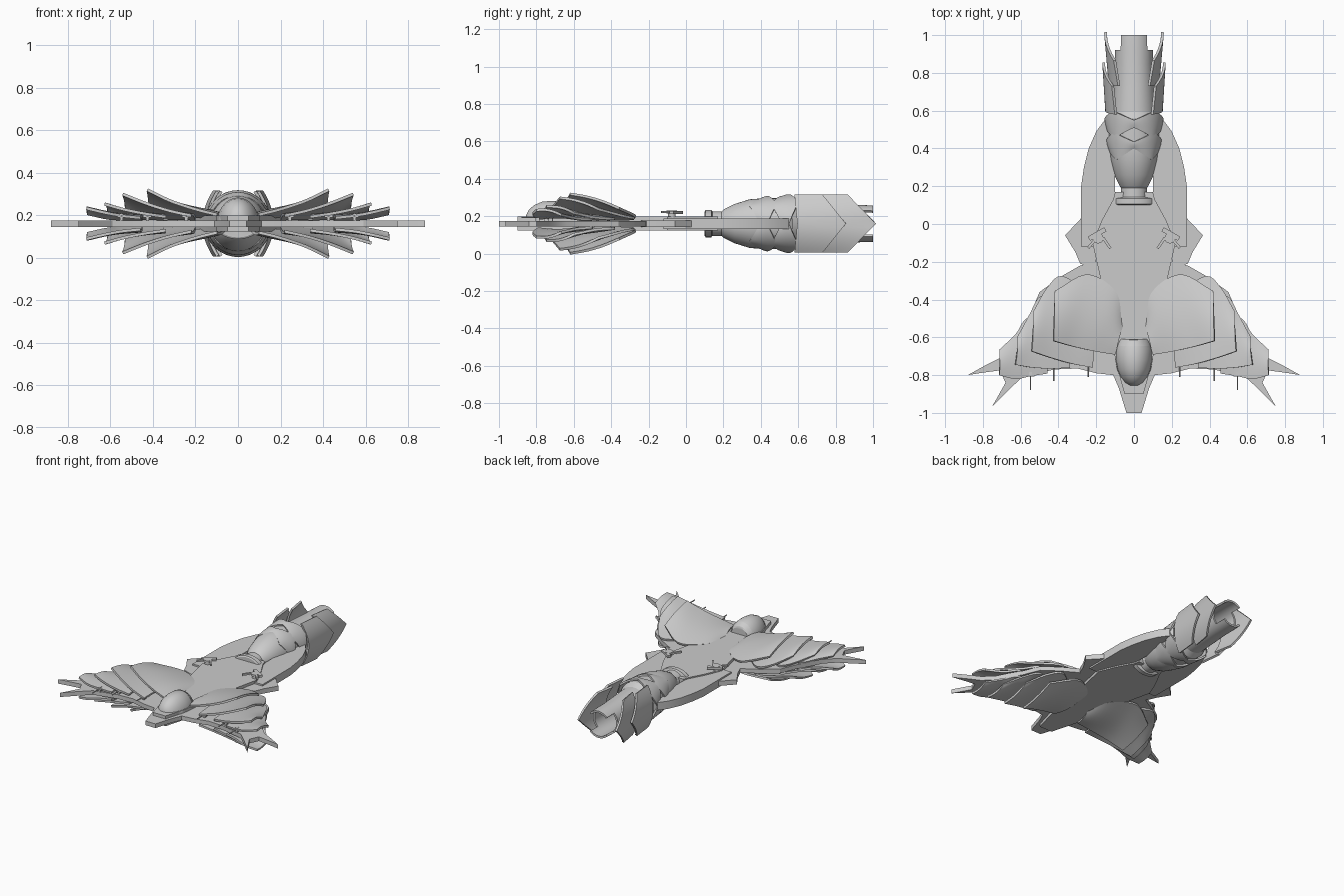
import bpy, bmesh
from math import sin, cos, pi, radians
from mathutils import Vector, Matrix

if "Cube" in bpy.data.objects:
    bpy.data.objects.remove(bpy.data.objects["Cube"])

MID = 0.16   # height of the symmetry plane; parts are modelled around local z = 0


def finish(name, bm, mirror=""):
    bmesh.ops.recalc_face_normals(bm, faces=bm.faces)
    me = bpy.data.meshes.new(name)
    bm.to_mesh(me)
    bm.free()
    for p in me.polygons:
        p.use_smooth = True
    me.set_sharp_from_angle(angle=radians(28))
    ob = bpy.data.objects.new(name, me)
    bpy.context.collection.objects.link(ob)
    ob.location.z = MID
    if mirror:
        m = ob.modifiers.new("Mirror", 'MIRROR')
        m.use_axis = ["x" in mirror, False, "z" in mirror]
        m.use_mirror_merge = False
    return ob


def plate(name, pts, z0, z1, both=False):
    """Flat slab; both=True closes the half outline across x = 0."""
    bm = bmesh.new()
    pts = pts + [(-x, y) for x, y in reversed(pts)] if both else pts
    f = bm.faces.new([bm.verts.new((x, y, z0)) for x, y in pts])
    r = bmesh.ops.extrude_face_region(bm, geom=[f])
    for v in r["geom"]:
        if isinstance(v, bmesh.types.BMVert):
            v.co.z = z1
    return finish(name, bm, "" if both else "x")


def grid(name, rows, closed=False, thick=0.0, mirror="", caps=False, drop=None):
    """Skin rows of points; optionally close each row, cap the ends, thicken."""
    bm = bmesh.new()
    vs = [[bm.verts.new(p) for p in r] for r in rows]
    n = len(rows[0])
    for a, b in zip(vs, vs[1:]):
        for i in range(n if closed else n - 1):
            j = (i + 1) % n
            q = [a[i], a[j], b[j], b[i]]
            if drop and drop(sum((v.co for v in q), Vector()) / 4):
                continue
            bm.faces.new(q)
    if caps:
        bm.faces.new(vs[0])
        bm.faces.new(vs[-1])
    bmesh.ops.recalc_face_normals(bm, faces=bm.faces)
    if thick:
        bmesh.ops.solidify(bm, geom=bm.faces[:], thickness=thick)
    return finish(name, bm, mirror)


def ring(y, rx, rz, n=40, arc=2 * pi):
    k = n if arc > 6 else n - 1
    return [(rx * cos(arc * i / k), y, rz * sin(arc * i / k)) for i in range(n)]


def smooth_row(p, n=16):
    """Catmull-Rom resampling of a short point list."""
    p = [Vector(q) for q in p]
    p = [2 * p[0] - p[1]] + p + [2 * p[-1] - p[-2]]
    out = []
    for i in range(n + 1):
        u = i / n * (len(p) - 3)
        k = min(int(u), len(p) - 4)
        t = u - k
        a, b, c, d = p[k:k + 4]
        out.append(0.5 * (2 * b + (c - a) * t + (2 * a - 5 * b + 4 * c - d) * t * t
                          + (3 * b - a - 3 * c + d) * t ** 3))
    return out


# Wing core with nose and tip spikes
plate("wing_core", [(.04, -1), (.08, -.87), (.11, -.8), (.2, -.79), (.3, -.765), (.42, -.77),
      (.59, -.81), (.66, -.875), (.75, -.965), (.68, -.84), (.71, -.775), (.8, -.787), (.88, -.8),
      (.79, -.75), (.71, -.71), (.64, -.64), (.6, -.56), (.55, -.48), (.5, -.36), (.39, -.28),
      (.285, -.22), (.2, -.2)], -.015, .015, True)

# Central hull, rear arms beside the engine, side barbs
plate("central_hull", [(.05, -.9), (.1, -.72), (.12, -.5), (.17, -.32), (.22, -.1), (.17, .02),
      (.11, .13), (.1, .17)], -.037, .037, True)
plate("rear_arm", [(.1, -.12), (.28, -.12), (.28, .2), (.265, .3), (.24, .4), (.2, .49),
      (.14, .57), (.1, .57)], -.028, .028)
plate("side_barb", [(.2, -.24), (.285, -.21), (.31, -.15), (.365, -.06), (.28, .03), (.2, .03)],
      -.017, .017)

# Overlapping wing armour shells, above and below
shells = [
    ([(.065, -.53, .02), (.1, -.36, .025), (.25, -.27, .03), (.42, -.36, .075)],
     [(.1, -.69, .035), (.2, -.675, .06), (.32, -.65, .1), (.43, -.62, .153)]),
    ([(.2, -.42, .015), (.37, -.28, .02), (.46, -.34, .035), (.53, -.47, .07)],
     [(.22, -.76, .03), (.33, -.74, .055), (.44, -.71, .09), (.545, -.675, .132)]),
    ([(.35, -.48, .015), (.48, -.38, .018), (.55, -.48, .025), (.61, -.6, .05)],
     [(.34, -.76, .025), (.44, -.765, .04), (.54, -.76, .06), (.63, -.745, .085)]),
    ([(.45, -.55, .012), (.56, -.5, .015), (.62, -.58, .02), (.71, -.67, .04)],
     [(.46, -.79, .02), (.55, -.805, .03), (.63, -.82, .045), (.715, -.8, .065)]),
]
for k, (front, rear) in enumerate(shells):
    f, r = smooth_row(front), smooth_row(rear)
    rows = []
    for i in range(9):
        t = i / 8
        rows.append([a.lerp(b, t) + Vector((0, 0, .012 * sin(pi * t))) for a, b in zip(f, r)])
    grid(f"wing_armour_{k + 1}", rows, thick=.014, mirror="xz")

# Cockpit dome with a rear collar
grid("cockpit", [ring(y, w, h, 25, pi) for y, w, h in [
    (-.63, .085, .105), (-.66, .098, .118), (-.72, .099, .122), (-.77, .09, .117),
    (-.81, .074, .1), (-.84, .052, .075), (-.855, .03, .045), (-.858, .004, .01)]], caps=True)
grid("cockpit_collar", [ring(y, w, h, 25, pi) for y, w, h in [
    (-.61, .075, .085), (-.615, .08, .095), (-.645, .092, .115)]], caps=True)

# Engine: front flange, neck and body
grid("engine_body", [ring(*s) for s in [
    (.1, .1, .065), (.105, .11, .073), (.135, .11, .073), (.142, .07, .065), (.19, .068, .065),
    (.2, .075, .075), (.26, .105, .105), (.34, .125, .13), (.42, .135, .136), (.56, .135, .136),
    (.62, .1, .1)]], closed=True, caps=True)

# Hollow tail tube, split into upper and lower tabs at the end
grid("tail_tube", [ring(y, r, r) for y, r in [(.58, .115), (.7, .108), (.85, .1), (.92, .1), (1, .097)]],
     closed=True, thick=.014, drop=lambda c: c.y > .93 and abs(c.x) > .068)

# Hexagonal scales around the engine
for k, (y0, y1, r0, r1) in enumerate([(.34, .485, .132, .148), (.455, .6, .146, .157)]):
    rows = []
    for i in range(7):
        row = []
        for j in range(64):
            a = 2 * pi * j / 64
            t = abs((4 * j / 64) % 1 - .5) * 2
            u = i / 6
            y = (y0 + .055 * t) * (1 - u) + (y1 - .05 * t) * u
            r = r0 + (r1 - r0) * sin(u * pi / 2)
            row.append((r * cos(a), y, r * sin(a)))
        rows.append(row)
    grid(f"engine_scales_{k + 1}", rows, closed=True, thick=.012)

# Chevron side plates flaring along the tail
for k, (y0, y1, tip, xa, xb) in enumerate([(.58, .73, .11, .152, .168), (.73, .865, .135, .135, .158)]):
    rows = []
    for i in range(7):
        u = i / 6
        row = []
        for j in range(17):
            s = j / 8 - 1
            y = y0 + .015 * (1 - abs(s)) + u * (y1 - y0 + tip * (1 - abs(s)))
            row.append((xa + (xb - xa) * u - .05 * s * s, y, .155 * s))
        rows.append(row)
    grid(f"tail_plate_{k + 1}", rows, thick=.014, mirror="x")


def box(bm, c, size, rot=0):
    bmesh.ops.create_cube(bm, size=1, matrix=Matrix.Translation(c) @ Matrix.Rotation(rot, 4, 'Z')
                          @ Matrix.Diagonal((*size, 1)))


def cyl(bm, c, r, d, axis=None, rot=0):
    m = Matrix.Translation(c) @ Matrix.Rotation(rot, 4, 'Z')
    if axis == 'y':
        m = m @ Matrix.Rotation(pi / 2, 4, 'X')
    bmesh.ops.create_cone(bm, cap_ends=True, segments=14, radius1=r, radius2=r, depth=d, matrix=m)


# Wing guns along the trailing edge
for k, (x, y) in enumerate([(.243, -.73), (.426, -.75), (.548, -.8)]):
    bm = bmesh.new()
    cyl(bm, (x, y - .035, .035), .004, .09, 'y')
    box(bm, (x, y, .035), (.04, .014, .012))
    box(bm, (x, y + .005, .03), (.016, .025, .035))
    cyl(bm, (x, y + .01, .01), .008, .04)
    finish(f"wing_gun_{k + 1}", bm, "x")

# Deck turrets: pedestal, housing and swept barrels
bm = bmesh.new()
c = Vector((.19, -.075, 0))
cyl(bm, c + Vector((0, 0, .045)), .02, .03)
cyl(bm, c + Vector((0, 0, .062)), .028, .014)
box(bm, c + Vector((.005, .022, .06)), (.1, .025, .016), radians(-30))
for dx in (-.045, .03):
    box(bm, c + Vector((dx, -.025, .062)), (.014, .07, .012), radians(-35 if dx < 0 else 40))
finish("deck_turret", bm, "x")
